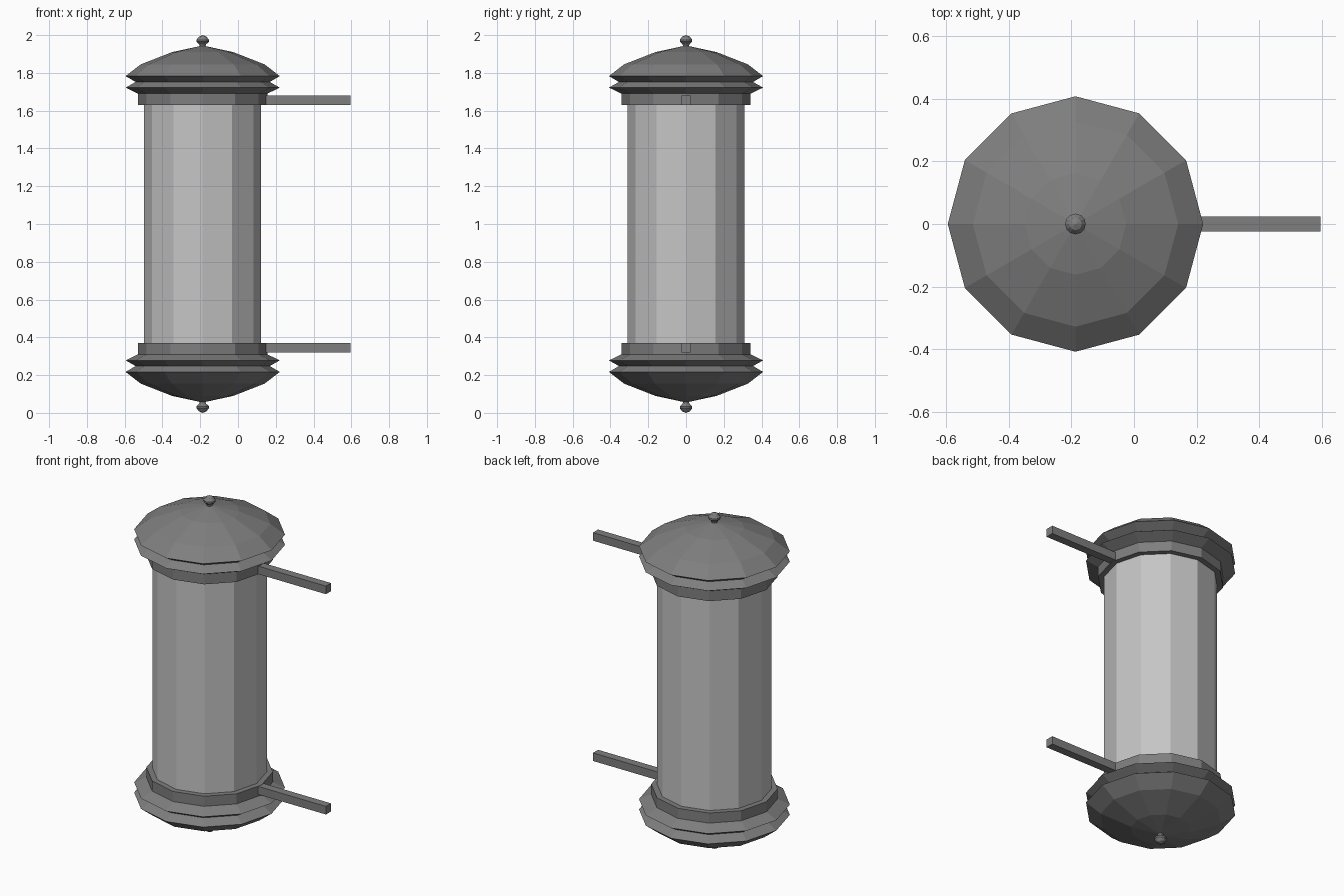
import bpy, bmesh
from math import cos, sin, pi

if "Cube" in bpy.data.objects:
    bpy.data.objects.remove(bpy.data.objects["Cube"], do_unlink=True)

AXIS_X = -0.187
SIDES = 12


def material(name, value):
    m = bpy.data.materials.new(name)
    m.use_nodes = True
    color = (value, value, value, 1)
    m.diffuse_color = color
    bsdf = m.node_tree.nodes["Principled BSDF"]
    bsdf.inputs["Base Color"].default_value = color
    bsdf.inputs["Roughness"].default_value = 0.7
    return m


light_grey = material("light grey", 0.56)
dark_grey = material("dark grey", 0.21)


def finish(bm, name, mat):
    bmesh.ops.recalc_face_normals(bm, faces=bm.faces)
    mesh = bpy.data.meshes.new(name)
    bm.to_mesh(mesh)
    bm.free()
    mesh.materials.append(mat)
    obj = bpy.data.objects.new(name, mesh)
    bpy.context.collection.objects.link(obj)
    return obj


def lathe(name, profile, mat, flip=False):
    """Turn (radius, height) points into a faceted solid; flip mirrors about z = 1."""
    bm = bmesh.new()
    rings = []
    for r, z in profile:
        z = 2 - z if flip else z
        if r == 0:
            rings.append([bm.verts.new((AXIS_X, 0, z))] * SIDES)
        else:
            rings.append([bm.verts.new((AXIS_X + r * cos(2 * pi * i / SIDES),
                                        r * sin(2 * pi * i / SIDES), z))
                          for i in range(SIDES)])
    for a, b in zip(rings, rings[1:]):
        for i in range(SIDES):
            j = (i + 1) % SIDES
            bm.faces.new(list(dict.fromkeys((a[i], a[j], b[j], b[i]))))
    # close open ends
    for ring, (r, z) in ((rings[0], profile[0]), (rings[-1], profile[-1])):
        if r:
            bm.faces.new(ring)
    return finish(bm, name, mat)


def box(name, low, high, mat):
    bm = bmesh.new()
    bmesh.ops.create_cube(bm, size=1)
    for v in bm.verts:
        v.co = [(l + h) / 2 + c * (h - l) for l, h, c in zip(low, high, v.co)]
    return finish(bm, name, mat)


# Main tube
lathe("tube", [(0.31, 0.36), (0.31, 1.64)], light_grey)

# Collar, double lip and dome, drawn for the upper end
cap = [(0.342, 1.63), (0.342, 1.69), (0.408, 1.722), (0.355, 1.752),
       (0.408, 1.783), (0.328, 1.845), (0.162, 1.91), (0, 1.945)]
knob = [(0.014, 1.935), (0.018, 1.951), (0.033, 1.965), (0.033, 1.975),
        (0.02, 1.992), (0, 2.0)]

for end, flip in (("top", False), ("bottom", True)):
    lathe(end + "_cap", cap, dark_grey, flip)
    lathe(end + "_knob", knob, dark_grey, flip)
    # Wall bracket arm
    z = 0.34 + 0.005 if flip else 1.655
    box(end + "_bracket_arm", (0.12, -0.024, z - 0.024),
        (0.595, 0.024, z + 0.024), dark_grey)
